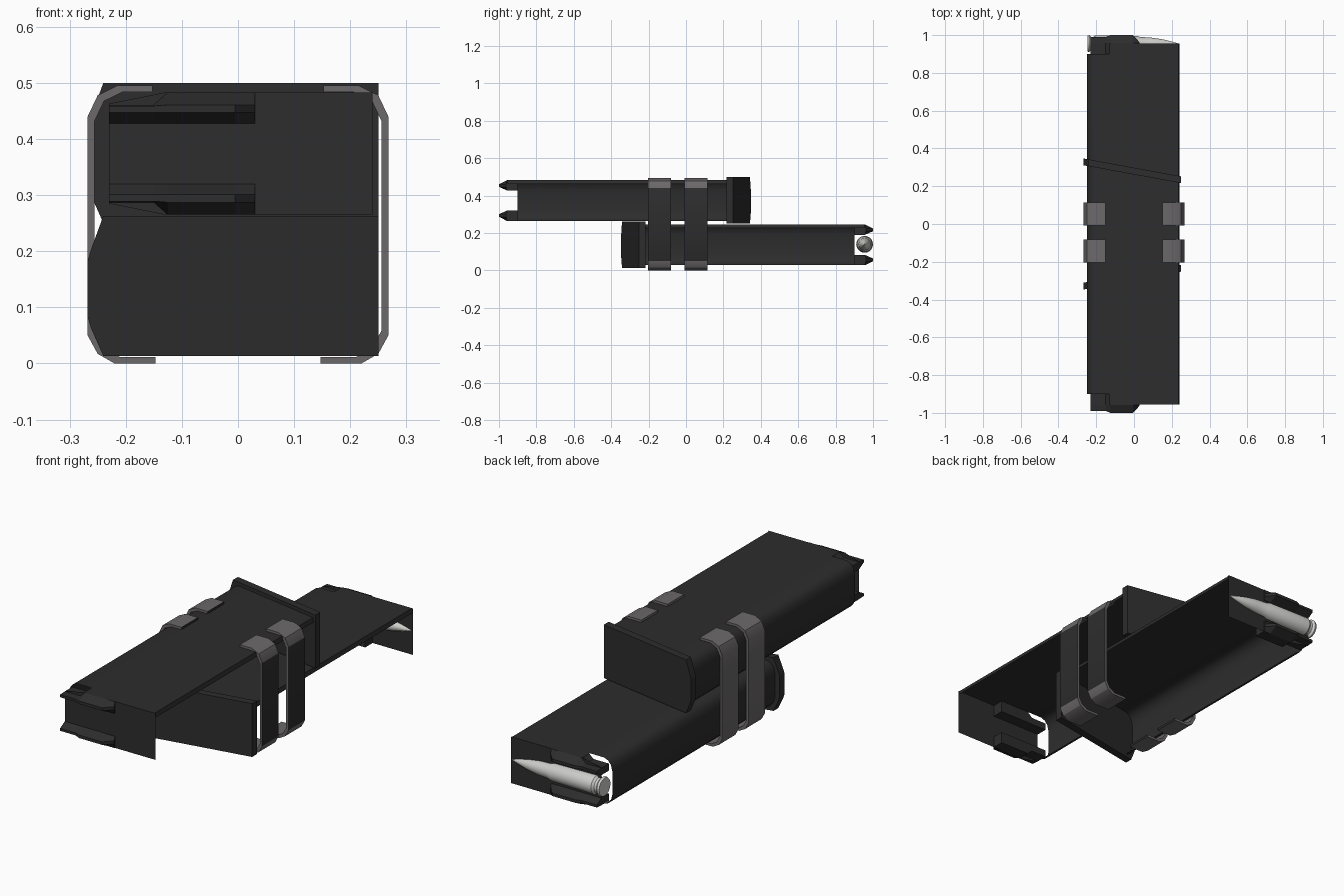
import bpy, bmesh, math

if "Cube" in bpy.data.objects:
    bpy.data.objects.remove(bpy.data.objects["Cube"])

def mat(name, c):
    m = bpy.data.materials.new(name)
    m.diffuse_color = (*c, 1)
    m.use_nodes = True
    m.node_tree.nodes["Principled BSDF"].inputs["Base Color"].default_value = m.diffuse_color
    return m

BLACK = mat("black_metal", (0.026, 0.026, 0.026))
GREY = mat("grey_clip", (0.15, 0.14, 0.145))
BRIGHT = mat("bright_metal", (0.62, 0.62, 0.60))

def finish(name, bm, mats, smooth=None):
    bmesh.ops.recalc_face_normals(bm, faces=bm.faces)
    me = bpy.data.meshes.new(name)
    bm.to_mesh(me)
    bm.free()
    for m in mats:
        me.materials.append(m)
    ob = bpy.data.objects.new(name, me)
    bpy.context.collection.objects.link(ob)
    if smooth:
        bpy.context.view_layer.objects.active = ob
        ob.select_set(True)
        bpy.ops.object.shade_smooth_by_angle(angle=math.radians(smooth))
        ob.select_set(False)
    return ob

def loft(bm, rings, closed=True, caps=True):
    """Skin a list of point rings."""
    vs = [[bm.verts.new(p) for p in r] for r in rings]
    n = len(vs[0])
    for a, b in zip(vs, vs[1:]):
        for i in range(n if closed else n - 1):
            j = (i + 1) % n
            bm.faces.new((a[i], a[j], b[j], b[i]))
    if closed and caps:
        bm.faces.new(vs[0][::-1])
        bm.faces.new(vs[-1])

def slant(x):
    """Depth of the slanted floor plate at a given x."""
    return 0.28 - 0.183 * x

def magazine(label, s, dz):
    """One magazine; feed end faces -y when s is 1, +y when s is -1."""
    P = lambda x, y, z: (x, y * s, z + dz)
    top, bot = 0.483, 0.265

    # Body shell: lip, top and rounded back; open on the right and underneath
    prof = [(0.24, top - 0.02, -0.955), (0.235, top, -0.955), (-0.13, top, -0.955),
            (-0.13, top, -0.9), (-0.205, top, -0.9), (-0.225, top - 0.008, -0.9),
            (-0.24, top - 0.025, -0.9), (-0.248, top - 0.055, -0.9),
            (-0.248, bot + 0.055, -0.9), (-0.24, bot + 0.025, -0.9),
            (-0.225, bot + 0.008, -0.9), (-0.205, bot, -0.9)]
    bm = bmesh.new()
    loft(bm, [[P(x, y, z) for x, z, y in prof],
              [P(x, slant(x), z) for x, z, y in prof]], closed=False)
    bmesh.ops.dissolve_degenerate(bm, dist=1e-5, edges=bm.edges)
    finish(label + "_body", bm, [BLACK], 35)

    # Flat plate closing the feed end
    bm = bmesh.new()
    bm.faces.new([bm.verts.new(P(x, -0.955, z)) for x, z in
                  ((-0.23, bot + 0.02), (-0.13, bot), (0.24, bot),
                   (0.24, top), (-0.13, top), (-0.23, top - 0.02))])
    finish(label + "_end_plate", bm, [BLACK])

    # Feed lips, upper and lower
    for name, edge, k in (("upper", top, -1), ("lower", bot, 1)):
        rings = []
        for x, drop, out in ((-0.23, 0.022, -0.99), (-0.15, 0.022, -0.99),
                             (-0.125, 0, -1), (-0.005, 0, -1), (0.03, 0, -0.962)):
            sec = ((-0.9, drop), (-0.957, drop), (out, max(drop, 0.02) + 0.002),
                   (out, 0.036), (-0.957, 0.055), (-0.9, 0.055))
            rings.append([P(x, y, edge + k * d) for y, d in sec])
        bm = bmesh.new()
        loft(bm, rings)
        finish(f"{label}_{name}_lip", bm, [BLACK])

    # Slanted floor plate with a chamfered back
    outline = [(0.25, 0.25), (0.25, 0.5), (-0.24, 0.5), (-0.262, 0.44),
               (-0.268, 0.42), (-0.268, 0.32), (-0.262, 0.3), (-0.24, 0.25)]
    bm = bmesh.new()
    loft(bm, [[P(x, slant(x) + d, z) for x, z in outline] for d in (-0.018, 0.018)])
    finish(label + "_floor_plate", bm, [BLACK])

magazine("top_magazine", 1, 0)
magazine("bottom_magazine", -1, -0.237)

# Cartridge lying across the feed end of the bottom magazine
bm = bmesh.new()
shape = [(-0.247, 0.02), (-0.247, 0.042), (-0.237, 0.045), (-0.228, 0.036), (-0.216, 0.036),
         (-0.206, 0.044), (0.015, 0.041), (0.032, 0.035), (0.09, 0.032),
         (0.15, 0.023), (0.2, 0.011), (0.23, 0.002)]
loft(bm, [[(x, 0.955 + r * math.cos(a), 0.14 + r * math.sin(a))
           for a in (i * math.tau / 20 for i in range(20))] for x, r in shape])
finish("cartridge", bm, [BRIGHT], 30)

# Paired clips holding the two magazines together
half = [(0.152, 0.495), (0.215, 0.495), (0.25, 0.478), (0.268, 0.44),
        (0.268, 0.05), (0.25, 0.017), (0.22, 0.0), (0.147, 0.0)]
inner = [(x if x < 0.2 else x * 0.955, 0.2475 + (z - 0.2475) * 0.955) for x, z in half]
for side, name in ((-1, "left"), (1, "right")):
    for k, y0 in enumerate((-0.203, -0.008)):
        bm = bmesh.new()
        loft(bm, [[(side * x, y, z) for x, z in half + inner[::-1]]
                  for y in (y0, y0 + 0.122)])
        bmesh.ops.recalc_face_normals(bm, faces=bm.faces)
        for f in bm.faces:      # flat right faces are black
            f.material_index = 1 if f.normal.x > 0.95 else 0
        finish(f"{name}_clip_{k + 1}", bm, [GREY, BLACK], 30)
